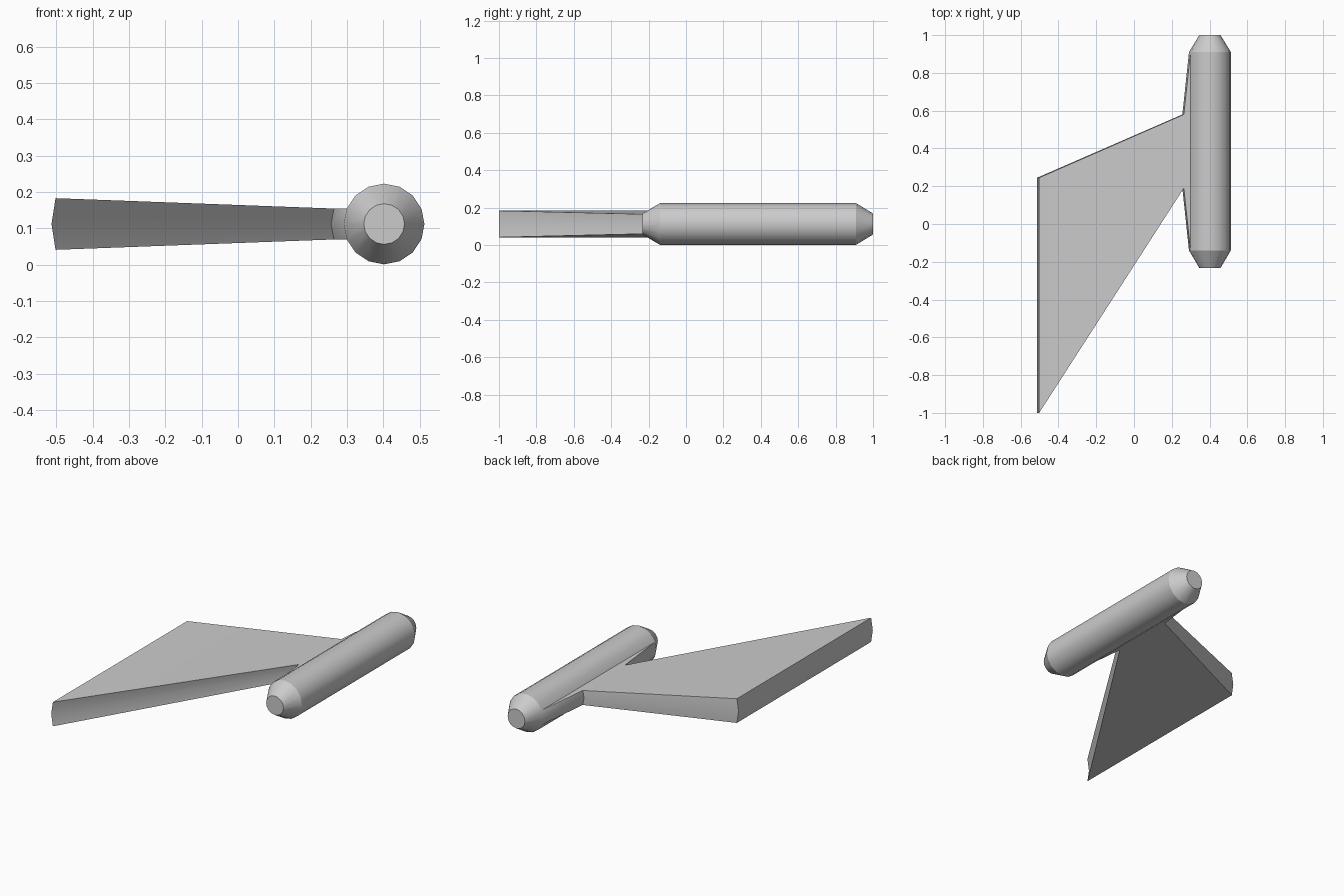
import bpy, bmesh, math
from mathutils import Vector

if "Cube" in bpy.data.objects:
    bpy.data.objects.remove(bpy.data.objects["Cube"])

SIDES = 16
CX, CZ, R = 0.402, 0.112, 0.111

grey = bpy.data.materials.new("plain grey")
grey.use_nodes = True
colour = (0.6, 0.6, 0.6, 1)
grey.diffuse_color = colour
grey.node_tree.nodes["Principled BSDF"].inputs["Base Color"].default_value = colour

bm = bmesh.new()


def bridge(a, b):
    """Join two closed loops and return the new faces in order."""
    n = len(a)
    return [bm.faces.new((a[i], a[(i + 1) % n], b[(i + 1) % n], b[i])) for i in range(n)]


# Pod: a tube with tapered, flat-capped ends
rings = []
for y, r in ((-0.233, 0.056), (-0.14, R), (0.91, R), (1.0, 0.056)):
    rings.append([bm.verts.new((CX + r * math.cos(math.tau * i / SIDES), y,
                                CZ + r * math.sin(math.tau * i / SIDES)))
                  for i in range(SIDES)])
bands = [bridge(a, b) for a, b in zip(rings, rings[1:])]
bm.faces.new(rings[0])
bm.faces.new(rings[-1])

# Fin: the two outer pod faces are drawn out to a root, then to a swept tip
half = SIDES // 2
bmesh.ops.delete(bm, geom=bands[1][half - 1:half + 1], context='FACES')
loop = ([rings[1][half + k] for k in (-1, 0, 1)]
        + [rings[2][half + k] for k in (1, 0, -1)])
# edge x, bulge x, front y, back y, half thickness
for edge_x, mid_x, front, back, h in ((0.264, 0.256, 0.19, 0.58, 0.0425),
                                      (-0.502, -0.513, -1.0, 0.245, 0.071)):
    section = [(edge_x, h), (mid_x, 0), (edge_x, -h)]
    pts = ([(x, front, CZ + z) for x, z in section]
           + [(x, back, CZ + z) for x, z in reversed(section)])
    new_loop = [bm.verts.new(Vector(p)) for p in pts]
    bridge(loop, new_loop)
    loop = new_loop

# Tip closing faces
bm.faces.new((loop[0], loop[1], loop[4], loop[5]))
bm.faces.new((loop[1], loop[2], loop[3], loop[4]))
bmesh.ops.recalc_face_normals(bm, faces=bm.faces[:])

mesh = bpy.data.meshes.new("fin_with_pod")
bm.to_mesh(mesh)
bm.free()
mesh.materials.append(grey)
fin = bpy.data.objects.new("fin_with_pod", mesh)
bpy.context.collection.objects.link(fin)

bpy.ops.object.select_all(action='DESELECT')
fin.select_set(True)
bpy.context.view_layer.objects.active = fin
bpy.ops.object.shade_smooth_by_angle(angle=math.radians(30))
